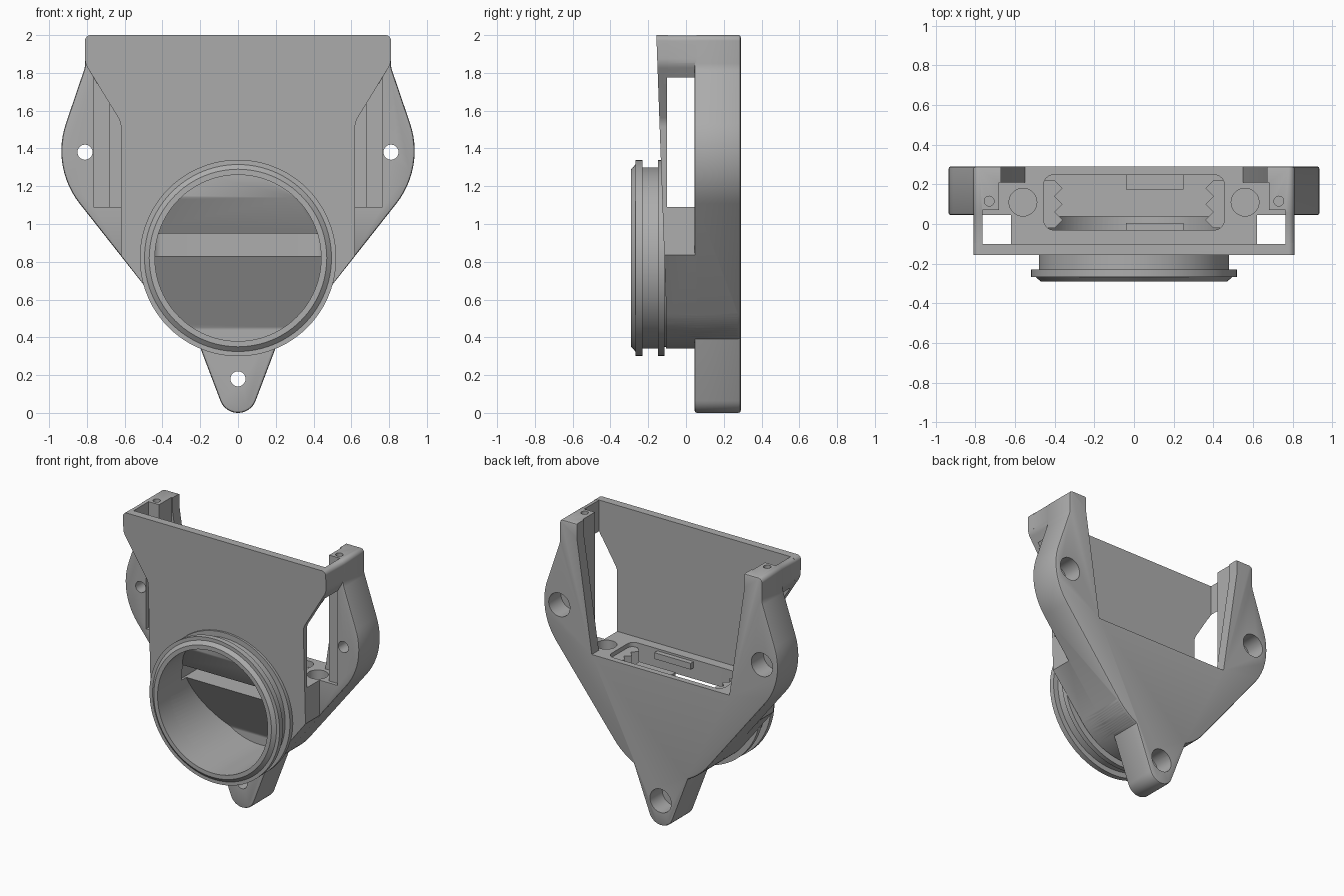
import bpy, bmesh, math
from mathutils import Vector

if "Cube" in bpy.data.objects:
    bpy.data.objects.remove(bpy.data.objects["Cube"])

grey = bpy.data.materials.new("grey plastic")
grey.diffuse_color = (0.42, 0.42, 0.42, 1)
grey.use_nodes = True
grey.node_tree.nodes["Principled BSDF"].inputs["Base Color"].default_value = grey.diffuse_color
CZ = 0.82  # height of the tube axis


def finish(name, bm):
    bmesh.ops.recalc_face_normals(bm, faces=bm.faces)
    me = bpy.data.meshes.new(name)
    bm.to_mesh(me)
    bm.free()
    ob = bpy.data.objects.new(name, me)
    bpy.context.collection.objects.link(ob)
    me.materials.append(grey)
    return ob


def rounded(points, n=8):
    """Polygon of (a, b, radius) corners -> points with filleted corners."""
    out = []
    for i, (a, b, r) in enumerate(points):
        p = Vector((a, b))
        if r == 0:
            out.append(p)
            continue
        u = (Vector(points[i - 1][:2]) - p).normalized()
        v = (Vector(points[(i + 1) % len(points)][:2]) - p).normalized()
        half = u.angle(v) / 2
        t = r / math.tan(half)
        c = p + (u + v).normalized() * (r / math.sin(half))
        s, e = p + u * t - c, p + v * t - c
        for k in range(n + 1):
            d = s.lerp(e, k / n).normalized() * r
            out.append(c + d)
    return out


def prism(name, pts, lo, hi, axis="y"):
    bm = bmesh.new()
    rings = []
    for h in (lo, hi):
        rings.append([bm.verts.new((p[0], h, p[1]) if axis == "y" else (p[0], p[1], h)) for p in pts])
    n = len(pts)
    bm.faces.new(rings[0])
    bm.faces.new(rings[1][::-1])
    for i in range(n):
        j = (i + 1) % n
        bm.faces.new((rings[0][i], rings[1][i], rings[1][j], rings[0][j]))
    return finish(name, bm)


def circle(a, b, r, n=32):
    return [(a + r * math.cos(2 * math.pi * k / n), b + r * math.sin(2 * math.pi * k / n)) for k in range(n)]


def box(name, x0, x1, y0, y1, z0, z1):
    return prism(name, [(x0, z0), (x1, z0), (x1, z1), (x0, z1)], y0, y1)


def turned(name, profile, n=96):
    """Solid of revolution about the tube axis from (radius, y) points."""
    bm = bmesh.new()
    rings = [[bm.verts.new((x, y, z)) for x, z in circle(0, CZ, r, n)] for r, y in profile]
    bm.faces.new(rings[0])
    bm.faces.new(rings[-1])
    for A, B in zip(rings, rings[1:]):
        for i in range(n):
            j = (i + 1) % n
            bm.faces.new((A[i], A[j], B[j], B[i]))
    return finish(name, bm)


def apply(ob, mod):
    bpy.context.view_layer.objects.active = ob
    bpy.ops.object.modifier_apply(modifier=mod.name)


def combine(ob, other, op):
    m = ob.modifiers.new("join", "BOOLEAN")
    m.operation, m.object, m.solver = op, other, "EXACT"
    apply(ob, m)
    bpy.data.objects.remove(other)


def mirror(half):
    return half + [Vector((-p[0], p[1])) for p in reversed(half)]


def arc(a0, a1, r=0.48, n=14):
    return [Vector((r * math.cos(math.radians(a0 + (a1 - a0) * k / n)),
                    CZ + r * math.sin(math.radians(a0 + (a1 - a0) * k / n)))) for k in range(n + 1)]


# back plate with side ears and a lower mounting tab
tab = [Vector((0.1 * math.sin(math.radians(a)), 0.1 - 0.1 * math.cos(math.radians(a)))) for a in range(6, 70, 9)]
ear = rounded([(0.38, 0.527, 0), (0.99, 1.30, 0.45), (0.81, 1.83, 0.12), (0.81, 2, 0.03), (0, 2, 0)], 12)[1:-1]
housing = prism("housing", mirror(tab + arc(-63, -37.6) + ear), 0.045, 0.29)
bev = housing.modifiers.new("edge", "BEVEL")
bev.width, bev.segments, bev.limit_method, bev.angle_limit = 0.012, 2, "ANGLE", math.radians(60)
apply(housing, bev)

# central body, front panel with sloping face, upper side walls
bottom = arc(-89, -37.6, n=24)
body = prism("body", mirror(bottom + [Vector((0.62, 0.835)), Vector((0.62, 1.13))]), -0.105, 0.27)
outline = rounded([(0.62, 0.835, 0), (0.62, 1.54, 0.1), (0.81, 1.85, 0.1), (0.81, 2, 0.03), (0, 2, 0)])[:-1]
panel = prism("front panel", mirror(bottom + outline), -0.2, -0.095)
for v in panel.data.vertices:
    if v.co.y < -0.15:
        v.co.y = -0.157 + 0.036 * (2 - v.co.z)
for part in (body, panel):
    combine(housing, part, "UNION")
for s in (-1, 1):
    wall = rounded([(0.70, 1.999, 0), (0.70, 1.74, 0), (0.745, 1.74, 0), (0.809, 1.85, 0.1), (0.809, 1.999, 0.03)])
    combine(housing, prism("side wall", [(s * p[0], p[1]) for p in wall], -0.12, 0.1), "UNION")

# round socket with flange and chamfered lip
tube = turned("tube", [(0.47, -0.29), (0.495, -0.268), (0.52, -0.268), (0.52, -0.23), (0.48, -0.23),
                       (0.48, -0.147), (0.518, -0.147), (0.518, -0.115), (0.47, -0.115), (0.47, 0.0)])
# keep the socket root inside the body
bm = bmesh.new()
bm.from_mesh(tube.data)
for v in bm.verts:
    if v.co.y > -0.12:
        v.co.y = -0.113 if v.co.y < -0.05 else -0.102
bm.to_mesh(tube.data)
bm.free()
combine(housing, tube, "UNION")

# rear bay between the posts, stepped in plan, with a tapered rear opening
plan = [Vector(p) for p in ((0.765, -0.10), (0.765, 0.07), (0.68, 0.07), (0.68, 0.21))]
combine(housing, prism("bay cutter", mirror(plan), 1.09, 2.3, "z"), "DIFFERENCE")
rear = [Vector(p) for p in ((0.55, 1.09), (0.67, 1.9), (0.67, 2.3))]
combine(housing, prism("rear cutter", mirror(rear), 0.19, 0.4), "DIFFERENCE")

# bore: full circle in the socket, sloped roof further in
combine(housing, turned("bore cutter", [(0.44, -0.4), (0.44, -0.137)]), "DIFFERENCE")
chamber = turned("chamber cutter", [(0.44, -0.16), (0.44, 0.25)])
bm = bmesh.new()
bm.from_mesh(chamber.data)
cut = bmesh.ops.bisect_plane(bm, geom=bm.verts[:] + bm.edges[:] + bm.faces[:], plane_co=(0, -0.137, 1.14),
                             plane_no=(0, 0.19, 0.107), clear_outer=True)
bmesh.ops.holes_fill(bm, edges=[e for e in bm.edges if e.is_boundary])
bmesh.ops.recalc_face_normals(bm, faces=bm.faces)
bm.to_mesh(chamber.data)
bm.free()
combine(housing, chamber, "DIFFERENCE")

# rounded slot from the bay floor into the chamber
slot = rounded([(-0.455, -0.03, 0.05), (0.455, -0.03, 0.05), (0.455, 0.248, 0.05), (-0.455, 0.248, 0.05)])
combine(housing, prism("slot cutter", slot, 0.83, 1.2, "z"), "DIFFERENCE")

# screw holes with rear counterbores, floor pockets and small post holes
for x, z in ((-0.81, 1.38), (0.81, 1.38), (0, 0.18)):
    combine(housing, prism("screw cutter", circle(x, z, 0.04), -0.05, 0.4), "DIFFERENCE")
    combine(housing, prism("counterbore cutter", circle(x, z, 0.085), 0.15, 0.4), "DIFFERENCE")
for s in (-1, 1):
    combine(housing, prism("pocket cutter", circle(s * 0.56, 0.11, 0.07), 0.93, 1.2, "z"), "DIFFERENCE")
    combine(housing, prism("post hole cutter", circle(s * 0.73, 0.115, 0.025, 20), 1.85, 2.2, "z"), "DIFFERENCE")

# ridges and clips inside the slot
for s, side in ((-1, "left"), (1, "right")):
    zig = [(s * 0.46, -0.02)] + [(s * (0.36 if k % 2 else 0.40), -0.02 + 0.04 * k) for k in range(7)] + [(s * 0.46, 0.22)]
    prism(side + "_ridges", zig, 0.97, 1.06, "z")
box("rear_clip", -0.04, 0.25, 0.175, 0.255, 1.03, 1.075)
box("front_clip", -0.04, 0.25, -0.04, 0.005, 1.03, 1.075)

for ob in bpy.data.objects:
    bpy.ops.object.select_all(action="DESELECT")
    ob.select_set(True)
    bpy.context.view_layer.objects.active = ob
    bpy.ops.object.shade_smooth_by_angle(angle=math.radians(30))
